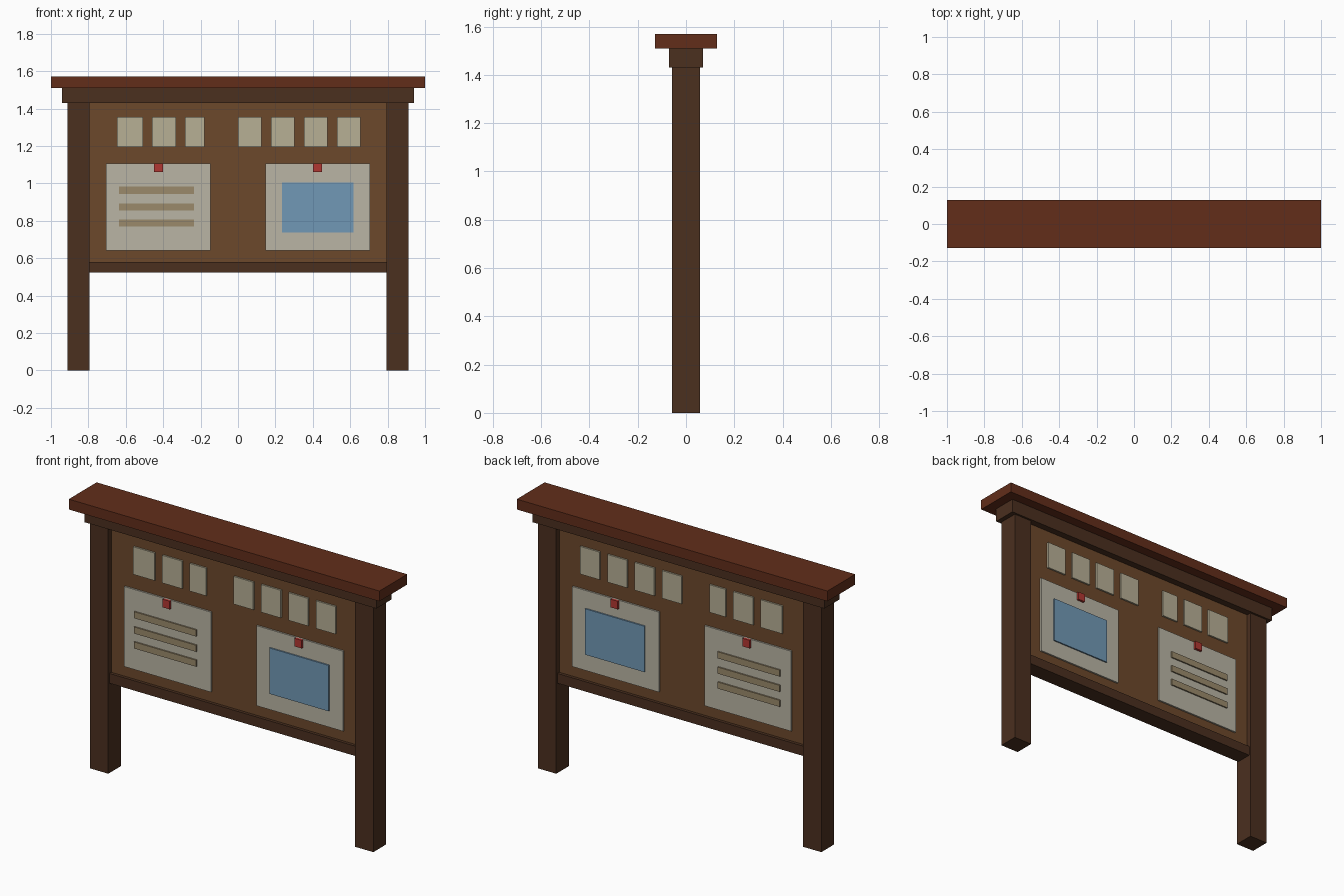
import bpy, bmesh
from mathutils import Matrix

if "Cube" in bpy.data.objects:
    bpy.data.objects.remove(bpy.data.objects["Cube"])


def mat(name, r, g, b):
    m = bpy.data.materials.new(name)
    m.diffuse_color = tuple((c / 255) ** 2.2 for c in (r, g, b)) + (1,)
    m.use_nodes = True
    m.node_tree.nodes["Principled BSDF"].inputs["Base Color"].default_value = m.diffuse_color
    return m


DARK = mat("dark_wood", 76, 51, 36)
ROOF = mat("red_wood", 98, 49, 32)
BOARD = mat("board_wood", 108, 74, 47)
PAPER = mat("paper", 184, 179, 163)
NOTE = mat("note_paper", 182, 174, 148)
INK = mat("ink", 153, 137, 107)
BLUE = mat("blue", 113, 151, 180)
RED = mat("red", 176, 58, 53)


def boxes(name, material, bounds):
    """One object made of boxes given as (x0, x1, y0, y1, z0, z1)."""
    bm = bmesh.new()
    for x0, x1, y0, y1, z0, z1 in bounds:
        centre = Matrix.Translation(((x0 + x1) / 2, (y0 + y1) / 2, (z0 + z1) / 2))
        size = Matrix.Diagonal((x1 - x0, y1 - y0, z1 - z0, 1))
        bmesh.ops.create_cube(bm, size=1, matrix=centre @ size)
    me = bpy.data.meshes.new(name)
    bm.to_mesh(me)
    bm.free()
    me.materials.append(material)
    ob = bpy.data.objects.new(name, me)
    bpy.context.collection.objects.link(ob)
    return ob


def mirrored(ob, axis):
    m = ob.modifiers.new("mirror", "MIRROR")
    m.use_axis = [i == axis for i in range(3)]
    m.use_mirror_merge = False


def pinned(name, material, rects, y_back, y_front):
    """Flat sheets (x0, x1, z0, z1) on the front face, repeated on the back."""
    ob = boxes(name, material, [(x0, x1, -y_front, -y_back, z0, z1)
                                for x0, x1, z0, z1 in rects])
    mirrored(ob, 1)


# Frame
mirrored(boxes("post", DARK, [(0.795, 0.912, -0.058, 0.058, 0, 1.43)]), 0)
boxes("top_beam", DARK, [(-0.94, 0.94, -0.07, 0.07, 1.43, 1.51)])
boxes("roof_plank", ROOF, [(-1, 1, -0.128, 0.128, 1.51, 1.57)])
boxes("bottom_rail", DARK, [(-0.795, 0.795, -0.048, 0.048, 0.523, 0.58)])
boxes("notice_panel", BOARD, [(-0.795, 0.795, -0.03, 0.03, 0.58, 1.43)])

# Small notes along the top
note_spans = [(-0.647, -0.509), (-0.46, -0.332), (-0.283, -0.178), (0, 0.126),
              (0.177, 0.303), (0.353, 0.479), (0.529, 0.655)]
pinned("small_notes", NOTE, [(a, b, 1.193, 1.354) for a, b in note_spans], 0.03, 0.04)

# Two large sheets with their contents and pins
pinned("large_sheets", PAPER, [(-0.705, -0.147, 0.641, 1.107),
                               (0.147, 0.705, 0.641, 1.107)], 0.03, 0.04)
pinned("text_bars", INK, [(-0.637, -0.236, z - 0.019, z + 0.019)
                          for z in (0.963, 0.874, 0.787)], 0.04, 0.048)
pinned("picture_patch", BLUE, [(0.235, 0.617, 0.737, 1.004)], 0.04, 0.048)
pinned("pins", RED, [(x - 0.023, x + 0.023, 1.06, 1.107)
                     for x in (-0.425, 0.425)], 0.04, 0.054)
